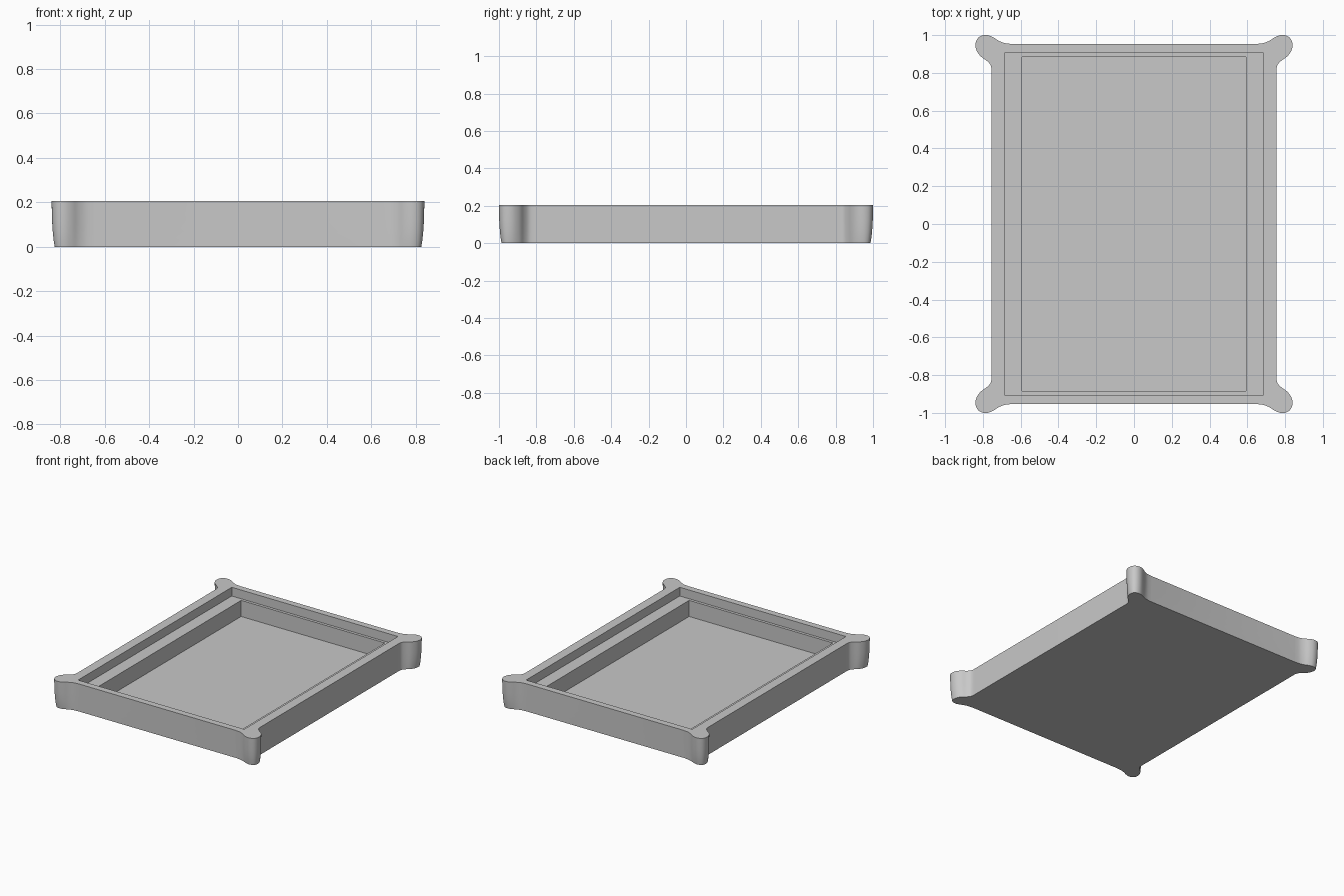
import bpy
import bmesh
import math
from mathutils import Vector

cube = bpy.data.objects.get("Cube")
if cube:
    bpy.data.objects.remove(cube, do_unlink=True)

HALF_X, HALF_Y, HEIGHT = 0.755, 0.953, 0.205
LEDGE_Z, FLOOR_Z = 0.14, 0.02

# Plain grey material
grey = bpy.data.materials.new("plain grey")
grey.use_nodes = True
colour = (0.58, 0.58, 0.58, 1)
grey.diffuse_color = colour
grey.node_tree.nodes["Principled BSDF"].inputs["Base Color"].default_value = colour

# Outline of one rounded corner ear, from the side wall round to the end wall
EAR = [Vector(p) for p in (
    (HALF_X, 0.79), (0.757, 0.835), (0.778, 0.863), (0.812, 0.888), (0.834, 0.92),
    (0.839, 0.952), (0.829, 0.981), (0.807, 0.997), (0.778, 1.0),
    (0.748, 0.99), (0.718, 0.971), (0.685, 0.958), (0.645, HALF_Y))]


def smooth_path(points, steps=4):
    """Pass a smooth curve through the points."""
    path = []
    last = len(points) - 1
    for i in range(last):
        a, b, c, d = (points[min(max(i + k, 0), last)] for k in (-1, 0, 1, 2))
        for s in range(steps):
            t = s / steps
            path.append(0.5 * (2 * b + (c - a) * t + (2 * a - 5 * b + 4 * c - d) * t ** 2
                               + (3 * b - a - 3 * c + d) * t ** 3))
    return path + [points[-1]]


def outline(shrink):
    """Mirror the ear into all four corners; shrink pulls in only the ears."""
    ear = []
    for p in smooth_path(EAR):
        over_x, over_y = max(0, p.x - HALF_X), max(0, p.y - HALF_Y)
        ear.append((p.x - shrink * over_x / 0.084, p.y - shrink * over_y / 0.047))
    ring = []
    for sx, sy in ((1, 1), (-1, 1), (-1, -1), (1, -1)):
        corner = [(x * sx, y * sy) for x, y in ear]
        ring += corner if sx * sy > 0 else corner[::-1]
    return ring


def rectangle(x, y):
    return [(x, y), (-x, y), (-x, -y), (x, -y)]


bm = bmesh.new()


def add_ring(points, z):
    verts = [bm.verts.new((x, y, z)) for x, y in points]
    edges = [bm.edges.new((v, verts[i - 1])) for i, v in enumerate(verts)]
    return verts, edges


def walls(lower, upper):
    for i in range(len(lower[0])):
        bm.faces.new((lower[0][i - 1], lower[0][i], upper[0][i], upper[0][i - 1]))


def fill(*rings):
    edges = [e for r in rings for e in r[1]]
    bmesh.ops.triangle_fill(bm, use_beauty=True, edges=edges)


# Outer wall with ears that taper gently towards the base
levels = [(0, 0.014), (0.03, 0.009), (0.07, 0.005), (0.12, 0.002), (HEIGHT, 0)]
outer = [add_ring(outline(shrink), z) for z, shrink in levels]
for lower, upper in zip(outer, outer[1:]):
    walls(lower, upper)

# Shallow recess, ledge and deep pocket
recess_top = add_ring(rectangle(0.685, 0.905), HEIGHT)
recess_low = add_ring(rectangle(0.685, 0.905), LEDGE_Z)
pocket_top = add_ring(rectangle(0.593, 0.884), LEDGE_Z)
pocket_low = add_ring(rectangle(0.593, 0.884), FLOOR_Z)
walls(recess_low, recess_top)
walls(pocket_low, pocket_top)
walls(recess_low, pocket_top)
bm.faces.new(pocket_low[0])

# Rim and underside
fill(outer[-1], recess_top)
fill(outer[0])
bmesh.ops.recalc_face_normals(bm, faces=bm.faces)

mesh = bpy.data.meshes.new("tray")
bm.to_mesh(mesh)
bm.free()
mesh.materials.append(grey)
tray = bpy.data.objects.new("tray", mesh)
bpy.context.collection.objects.link(tray)

for other in bpy.context.selected_objects:
    other.select_set(False)
tray.select_set(True)
bpy.context.view_layer.objects.active = tray
bpy.ops.object.shade_smooth_by_angle(angle=math.radians(35))
